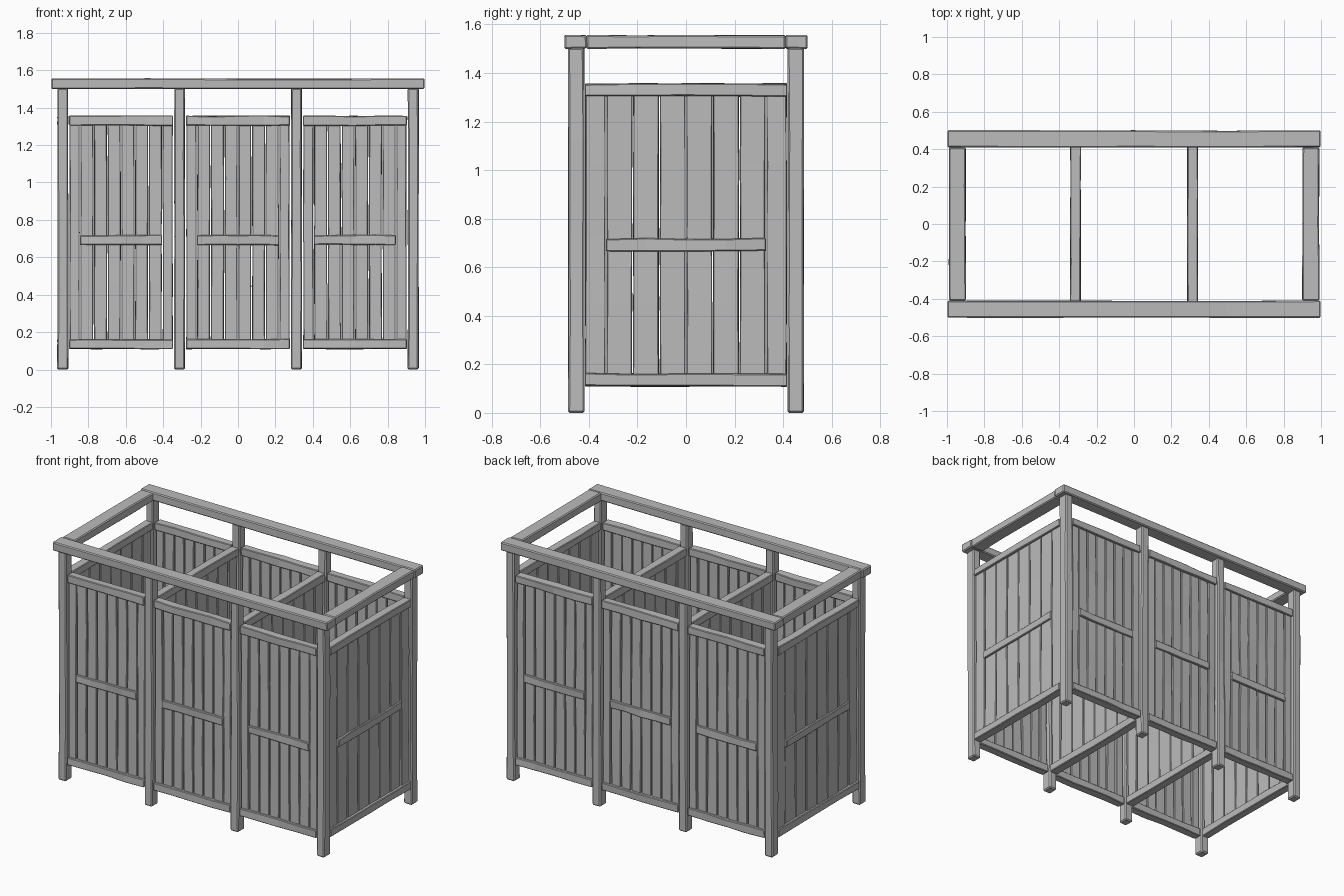
import bpy, bmesh, math, random
from mathutils import Matrix, Vector

random.seed(4)
cube = bpy.data.objects.get("Cube")
if cube:
    bpy.data.objects.remove(cube, do_unlink=True)

grey = bpy.data.materials.new("weathered grey wood")
grey.use_nodes = True
grey.diffuse_color = (0.5, 0.5, 0.5, 1)
grey.node_tree.nodes["Principled BSDF"].inputs["Base Color"].default_value = (0.5, 0.5, 0.5, 1)


def add_timber(bm, center, size, wobble=0.002, cuts=3):
    """Box cut along its longest axis, with slightly uneven hewn edges."""
    axis = max(range(3), key=lambda i: size[i])
    part = bmesh.new()
    bmesh.ops.create_cube(part, size=1)
    long_edges = [e for e in part.edges
                  if abs(e.verts[0].co[axis] - e.verts[1].co[axis]) > 0.5]
    bmesh.ops.subdivide_edges(part, edges=long_edges, cuts=cuts)
    for v in part.verts:
        v.co = Vector(center) + Vector(v.co[i] * size[i] for i in range(3))
        for i in range(3):
            if i != axis:
                v.co[i] += random.uniform(-wobble, wobble)
    mesh = bpy.data.meshes.new("part")
    part.to_mesh(mesh)
    part.free()
    bm.from_mesh(mesh)
    bpy.data.meshes.remove(mesh)


def finish(bm, name, bevel, place=None):
    mesh = bpy.data.meshes.new(name)
    bm.to_mesh(mesh)
    bm.free()
    mesh.materials.append(grey)
    obj = bpy.data.objects.new(name, mesh)
    bpy.context.collection.objects.link(obj)
    if place:
        obj.matrix_world = place
    mod = obj.modifiers.new("worn edges", 'BEVEL')
    mod.width = bevel
    mod.segments = 1
    mod.limit_method = 'ANGLE'
    mod.angle_limit = math.radians(40)


def timber(name, center, size, bevel=0.005):
    bm = bmesh.new()
    add_timber(bm, center, size)
    finish(bm, name, bevel)


def panel(name, x, y, width, turned=False):
    """Planked wall with top, middle and bottom rails."""
    place = Matrix.Translation((x, y, 0))
    if turned:
        place = place @ Matrix.Rotation(math.pi / 2, 4, 'Z')
    inner = width * 0.79
    stile = (width - inner) / 2
    rails = bmesh.new()
    add_timber(rails, (0, 0, 1.33), (width, 0.056, 0.052), 0.003)
    add_timber(rails, (0, 0, 0.136), (width, 0.056, 0.052), 0.003)
    add_timber(rails, (0, 0, 0.692), (inner, 0.052, 0.052), 0.003)
    finish(rails, name + "_rails", 0.004, place)

    planks = bmesh.new()
    pitch = inner / 6
    for i in range(6):
        u = (i - 2.5) * pitch
        add_timber(planks, (u, 0, 0.733), (pitch - 0.006, 0.026, 1.15), 0.002)
    for side in (-1, 1):
        u = side * (width - stile) / 2
        add_timber(planks, (u, 0, 0.733), (stile - 0.006, 0.032, 1.15), 0.002)
    finish(planks, name + "_planks", 0.003, place)


POST_X = (-0.937, -0.3125, 0.3125, 0.937)
POST_Y = 0.452

# Posts
for end, s in (("front", -1), ("back", 1)):
    for i, x in enumerate(POST_X):
        timber(f"{end}_post_{i + 1}", (x, s * POST_Y, 0.752), (0.057, 0.066, 1.504), 0.007)

# Top frame
for end, s in (("front", -1), ("back", 1)):
    timber(end + "_top_beam", (0, s * 0.455, 1.528), (1.994, 0.09, 0.055), 0.006)
for end, s in (("right", -1), ("left", 1)):
    timber(end + "_top_beam", (s * 0.945, 0, 1.528), (0.09, 0.82, 0.055), 0.006)

# Front and back panels
for end, s in (("front", -1), ("back", 1)):
    for bay, x in (("right", -0.625), ("middle", 0), ("left", 0.625)):
        panel(f"{end}_{bay}_panel", x, s * POST_Y, 0.556)

# End walls and inner dividers
for wall, x in zip(("right_wall", "right_divider", "left_divider", "left_wall"), POST_X):
    panel(wall, x, 0, 0.834, turned=True)
